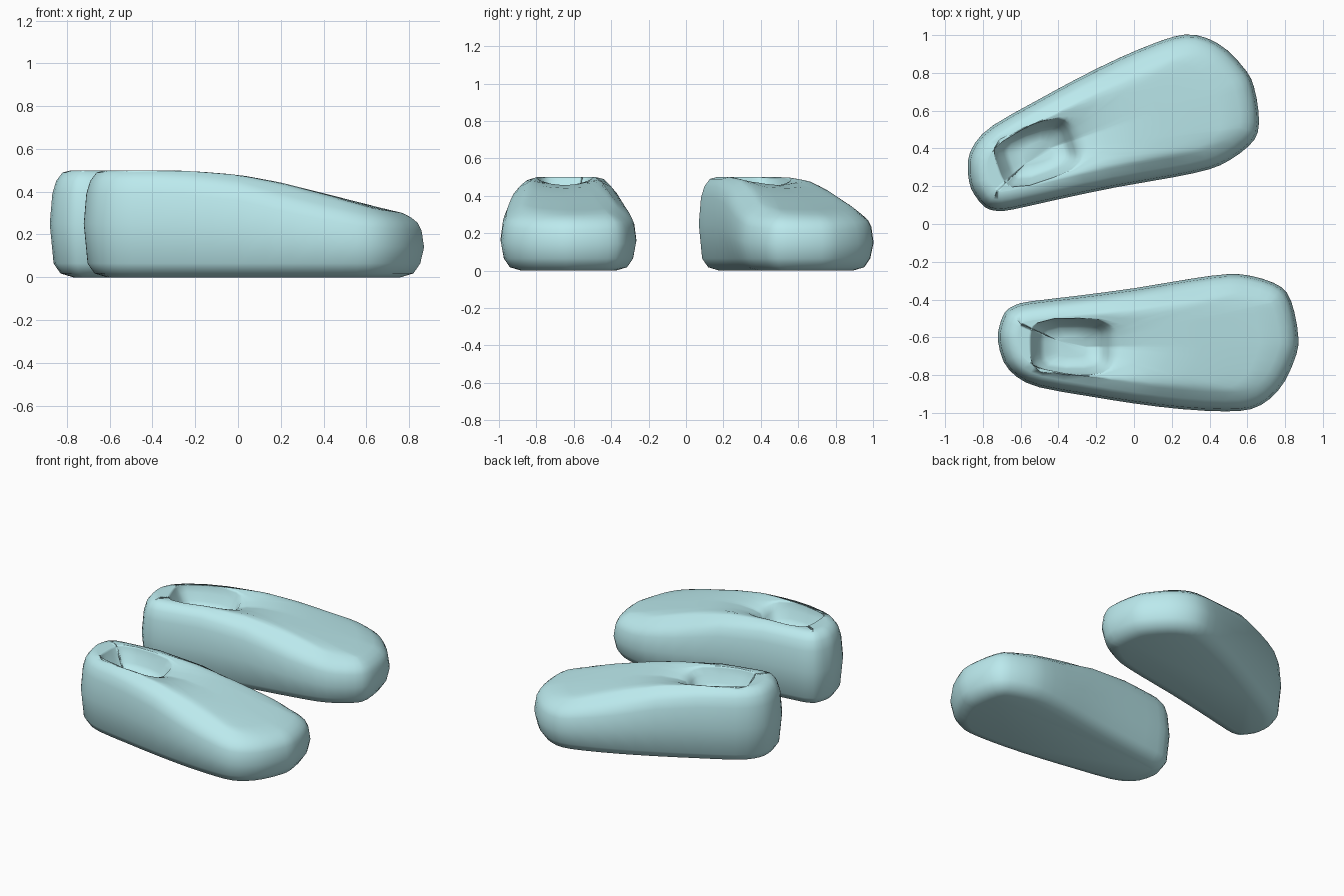
import bpy, bmesh, math
from mathutils import Vector, Matrix

if "Cube" in bpy.data.objects:
    bpy.data.objects.remove(bpy.data.objects["Cube"])

# Sole outline in shoe space: toe along +x, inner side at +y
OUTLINE = [(.87, .03), (.85, .16), (.81, .265), (.74, .318), (.62, .355), (.5, .365),
           (.3, .34), (0, .29), (-.3, .25), (-.55, .22), (-.63, .20), (-.685, .16),
           (-.715, .08), (-.72, .01), (-.69, -.1), (-.62, -.18), (-.5, -.235),
           (-.25, -.28), (0, -.32), (.25, -.35), (.48, -.362), (.62, -.35),
           (.72, -.295), (.8, -.2), (.86, -.06)]
CREST = [(-.72, .5), (-.25, .5), (0, .48), (.2, .443), (.4, .393), (.6, .348), (.72, .325), (.87, .29)]
SHOULDER = [(-.72, .5), (-.3, .5), (0, .46), (.3, .37), (.6, .30), (.87, .28)]
# Wall rings: (inset, height) below, (inset, share of shoulder height) above
FOOT = [(.11, 0), (.05, .018), (.018, .065)]
WALL = [(0, .5), (.012, .78), (.03, .9), (.06, .98)]
HOLE = Vector((-.33, -.02))


def lookup(table, x):
    if x <= table[0][0]:
        return table[0][1]
    for (x0, z0), (x1, z1) in zip(table, table[1:]):
        if x <= x1:
            return z0 + (z1 - z0) * (x - x0) / (x1 - x0)
    return table[-1][1]


def smooth_loop(points):
    pts, out = [Vector(p) for p in points], []
    n = len(pts)
    for i in range(n):
        a, b, c, d = (pts[(i + k) % n] for k in (-1, 0, 1, 2))
        out += [b, (9 * (b + c) - a - d) / 16]
    return out


def top_z(p):
    # crest height with a shallow valley just ahead of the opening
    dip = .04 * math.exp(-((p.x + .12) / .17) ** 2) * max(0, 1 - abs(p.y + .02) / .17)
    return lookup(CREST, p.x) - dip


def hole_point(p, size):
    d = p - HOLE
    r = ((abs(d.x) / .215) ** 4 + (abs(d.y) / .15) ** 4) ** .25
    return HOLE + d / r * size


def make_shoe(name, matrix, material):
    loop = smooth_loop(OUTLINE)
    n = len(loop)
    normals = []
    for i in range(n):
        t = (loop[(i + 1) % n] - loop[i - 1]).normalized()
        normals.append(Vector((t.y, -t.x)))

    def inset(d):
        return [p - m * d for p, m in zip(loop, normals)]

    rings = [[(p.x, p.y, z) for p in inset(d)] for d, z in FOOT]
    for d, k in WALL:
        rings.append([(p.x, p.y, k * lookup(SHOULDER, p.x)) for p in inset(d)])
    # Upper, flowing from the shoulder to the opening
    edge = inset(.10)
    rims = [hole_point(p, 1) for p in edge]
    for f, blend in ((0, .5), (.12, .75), (.28, .92), (.46, 1), (.64, 1), (.82, 1), (.94, 1)):
        ring = []
        for p, h in zip(edge, rims):
            q = p.lerp(h, f)
            zs = lookup(SHOULDER, q.x)
            ring.append((q.x, q.y, zs + (top_z(q) - zs) * blend))
        rings.append(ring)
    # Opening lip, wall and floor
    for size, drop in ((1, .012), (.9, .05), (.78, .1), (.66, .13), (.35, .14)):
        hs = [hole_point(p, size) for p in edge]
        rings.append([(h.x, h.y, top_z(r) * (1 - size) + top_z(r) * size - drop)
                      for h, r in zip(hs, rims)])

    bm = bmesh.new()
    vs = [[bm.verts.new(matrix @ Vector(c)) for c in ring] for ring in rings]
    for a, b in zip(vs, vs[1:]):
        for i in range(n):
            j = (i + 1) % n
            bm.faces.new((a[i], a[j], b[j], b[i]))
    bm.faces.new(vs[0][::-1])
    bm.faces.new(vs[-1])
    bmesh.ops.recalc_face_normals(bm, faces=bm.faces)
    for f in bm.faces:
        f.smooth = True
    mesh = bpy.data.meshes.new(name)
    bm.to_mesh(mesh)
    bm.free()
    mesh.materials.append(material)
    bpy.context.collection.objects.link(bpy.data.objects.new(name, mesh))


teal = bpy.data.materials.new("teal")
teal.diffuse_color = (.5, .82, .85, 1)
teal.use_nodes = True
teal.node_tree.nodes["Principled BSDF"].inputs["Base Color"].default_value = teal.diffuse_color

# Straight shoe in front, mirrored and turned shoe behind
make_shoe("right_shoe", Matrix.Translation((0, -.63, 0)), teal)
make_shoe("left_shoe", Matrix.Translation((-.196, .467, 0))
          @ Matrix.Rotation(math.radians(19.4), 4, 'Z')
          @ Matrix.Diagonal((1, -1, 1, 1)), teal)
